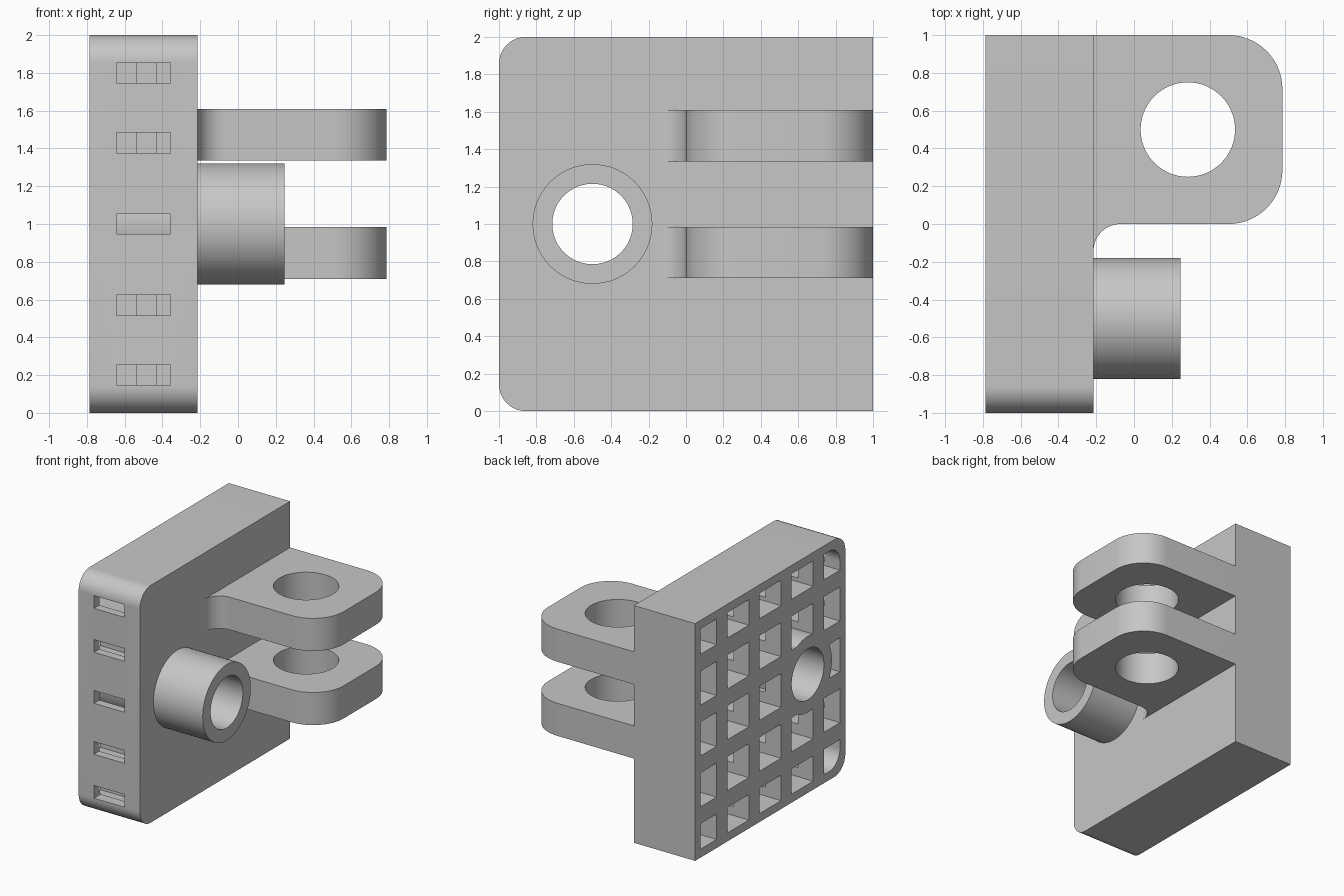
import bpy, bmesh, math

if "Cube" in bpy.data.objects:
    bpy.data.objects.remove(bpy.data.objects["Cube"], do_unlink=True)

U = 1 / 14                      # module used by walls, ribs and pockets
BACK, FACE = -11 * U, -3 * U    # the two broad sides of the block
END = 11 * U                    # outer end of the lugs
BORE_Y, BORE_Z = -0.5, 1.0

grey = bpy.data.materials.new("plain_grey")
grey.use_nodes = True
grey.diffuse_color = (0.57, 0.57, 0.57, 1)
grey.node_tree.nodes["Principled BSDF"].inputs["Base Color"].default_value = grey.diffuse_color


def arc(cx, cy, r, start, stop, n=16):
    steps = [math.radians(start + (stop - start) * i / n) for i in range(n + 1)]
    return [(cx + r * math.cos(a), cy + r * math.sin(a)) for a in steps]


def circle(cx, cy, r):
    return arc(cx, cy, r, 0, 360, 72)[:-1]


def rounded_rect(x0, x1, y0, y1, low_r=0, high_r=0):
    """Rectangle whose two x0 corners can be rounded, at y0 and y1."""
    pts = [(x1, y0), (x1, y1)]
    pts += arc(x0 + high_r, y1 - high_r, high_r, 90, 180) if high_r else [(x0, y1)]
    pts += arc(x0 + low_r, y0 + low_r, low_r, 180, 270) if low_r else [(x0, y0)]
    return pts


def prisms(name, profiles, start, stop, axis):
    """Extrude flat outlines along x or z into one object."""
    bm = bmesh.new()
    for pts in profiles:
        place = (lambda p: (start, *p)) if axis == "x" else (lambda p: (*p, start))
        face = bm.faces.new([bm.verts.new(place(p)) for p in pts])
        out = bmesh.ops.extrude_face_region(bm, geom=[face])
        moved = [g for g in out["geom"] if isinstance(g, bmesh.types.BMVert)]
        shift = (stop - start, 0, 0) if axis == "x" else (0, 0, stop - start)
        bmesh.ops.translate(bm, verts=moved, vec=shift)
    bmesh.ops.recalc_face_normals(bm, faces=bm.faces)
    mesh = bpy.data.meshes.new(name)
    bm.to_mesh(mesh)
    bm.free()
    mesh.materials.append(grey)
    obj = bpy.data.objects.new(name, mesh)
    bpy.context.collection.objects.link(obj)
    return obj


def activate(obj):
    bpy.ops.object.select_all(action="DESELECT")
    obj.select_set(True)
    bpy.context.view_layer.objects.active = obj


def cut(obj, cutter):
    mod = obj.modifiers.new("cut", "BOOLEAN")
    mod.operation, mod.solver, mod.object = "DIFFERENCE", "EXACT", cutter
    activate(obj)
    bpy.ops.object.modifier_apply(modifier=mod.name)
    bpy.data.objects.remove(cutter, do_unlink=True)


def finish(obj):
    activate(obj)
    bpy.ops.object.shade_smooth_by_angle(angle=math.radians(30))


# Block with rounded front edges
block = prisms("mounting_block", [rounded_rect(-1, 1, 0, 2, 2 * U, 2 * U)], BACK, FACE, "x")

# Five by five grid of pockets open on one side
spans = [(1, 4), (6, 10), (12, 16), (18, 22), (24, 27)]
pockets = []
for col, (a, b) in enumerate(spans):
    for row, (c, d) in enumerate(spans):
        low = 2 * U if col == 0 and row == 0 else 0
        high = 2 * U if col == 0 and row == 4 else 0
        pockets.append(rounded_rect(a * U - 1, b * U - 1, c * U, d * U, low, high))
cut(block, prisms("pocket_cutter", pockets, BACK - 0.1, FACE - U, "x"))

# Slots running back from the front edge through the ribs
slot_rows = [0.2, 0.57, 1.0, 1.43, 1.8]
half = 0.75 * U


def slots(y0, y1, x0, x1):
    rects = [rounded_rect(y0, y1, z - half, z + half) for z in slot_rows]
    cut(block, prisms("slot_cutter", rects, x0, x1, "x"))


slots(-1.1, 0.4, BACK + 2 * U, BACK + 6 * U)
slots(0.35, 0.8, -0.535, -0.435)

# Tube running through the block and standing out from its face
cut(block, prisms("tube_cutter", [circle(BORE_Y, BORE_Z, 0.32)], BACK - 0.1, FACE + 0.1, "x"))
finish(block)
tube = prisms("tube", [circle(BORE_Y, BORE_Z, 0.32)], BACK, 0.245, "x")
cut(tube, prisms("bore_cutter", [circle(BORE_Y, BORE_Z, 0.215)], BACK - 0.1, 0.4, "x"))
finish(tube)

# Pair of lugs with rounded ends, a filleted root and a pin hole
R, F = 4 * U, 2 * U
outline = [(FACE, 1)] + arc(FACE + F, -F, F, 180, 90)
outline += arc(END - R, R, R, -90, 0) + arc(END - R, 1 - R, R, 0, 90)
for name, z0 in (("lower_lug", 0.71), ("upper_lug", 1.335)):
    lug = prisms(name, [outline], z0, z0 + 0.275, "z")
    cut(lug, prisms("pin_cutter", [circle(0.285, 0.5, 0.25)], z0 - 0.1, z0 + 0.4, "z"))
    finish(lug)
